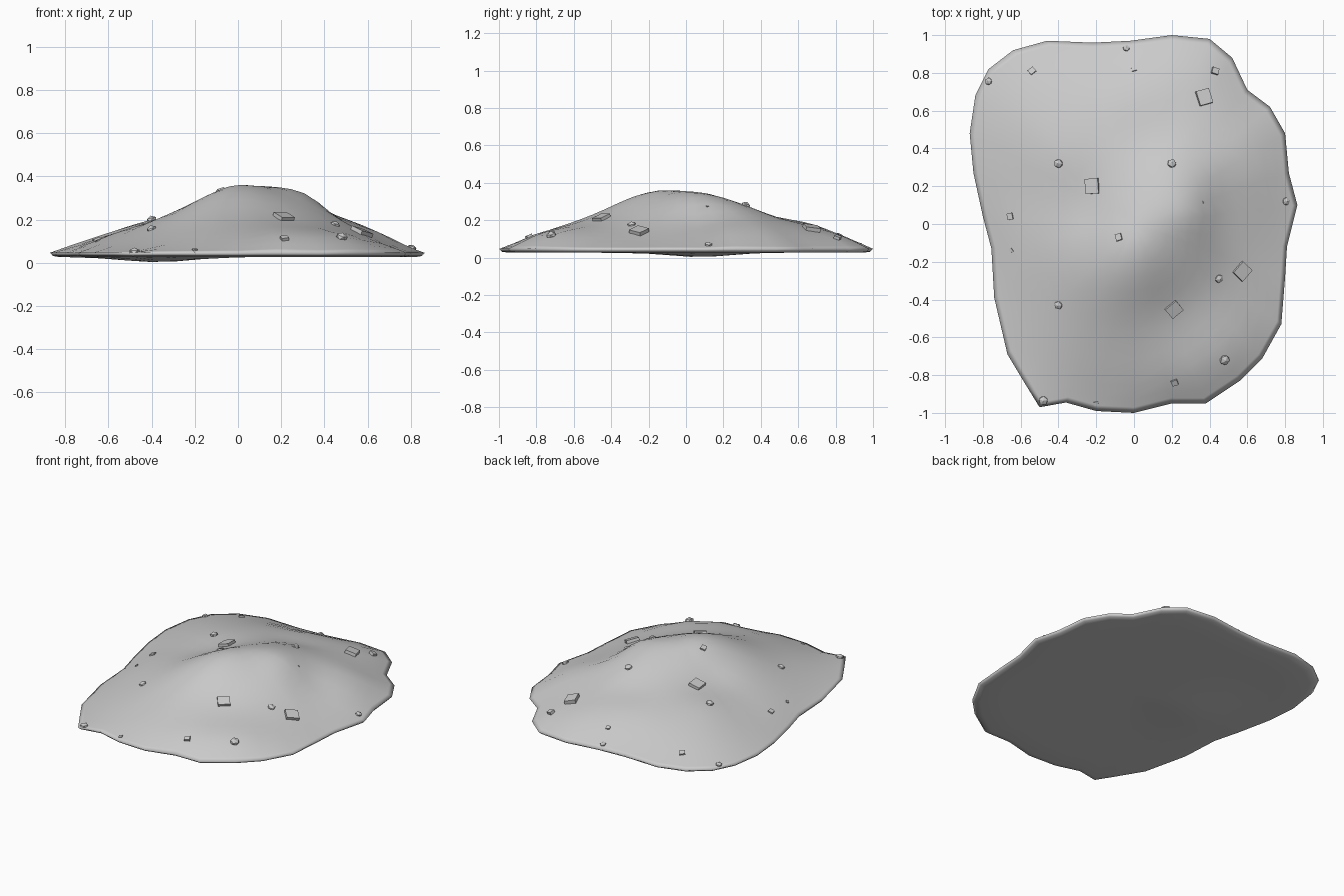
import bpy, bmesh, math, random
from mathutils import Vector, Matrix

if "Cube" in bpy.data.objects:
    bpy.data.objects.remove(bpy.data.objects["Cube"])

random.seed(4)

# Footprint outline of the mound
OUT = [(-.87, .48), (-.84, .68), (-.77, .82), (-.64, .92), (-.46, .97), (-.22, .96),
       (-.02, .97), (.20, 1.0), (.40, .98), (.52, .88), (.60, .71), (.72, .62),
       (.80, .48), (.82, .27), (.865, .10), (.81, -.12), (.80, -.28), (.78, -.53),
       (.68, -.71), (.56, -.83), (.38, -.95), (.20, -.95), (0, -1.0), (-.20, -.99),
       (-.36, -.945), (-.50, -.97), (-.58, -.84), (-.67, -.69), (-.74, -.39),
       (-.755, -.13), (-.80, .04), (-.85, .27)]

# Spot heights on the slope
SPOT = [(-.02, -.12, .36), (.32, .06, .32), (-.02, -.3, .32), (.21, -.45, .205),
        (.2, -.1, .328), (.05, .1, .333), (.2, .32, .28), (.1, .5, .21), (-.25, .05, .225),
        (-.22, .2, .225), (-.4, .32, .2), (-.6, .2, .13), (-.4, -.43, .155), (.46, .1, .205),
        (.54, -.24, .148), (.65, .3, .152), (.45, -.29, .175), (.48, -.72, .12),
        (.22, -.84, .115), (.2, -.65, .162), (0, .68, .18), (.37, .67, .15), (.43, .81, .11),
        (-.65, -.1, .107), (-.2, -.8, .11), (-.75, .5, .09), (-.54, .75, .11)]


def fit_surface(pts):
    """Thin-plate surface through the given points; returns height(x, y)."""
    def k(r2):
        return r2 * math.log(r2) if r2 > 1e-12 else 0.0
    n = len(pts)
    rows = []
    for x, y, z in pts:
        rows.append([k((x - a) ** 2 + (y - b) ** 2) for a, b, _ in pts] + [1, x, y, z])
        rows[-1][len(rows) - 1] += .004
    rows.append([1.0] * n + [0, 0, 0, 0])
    rows.append([p[0] for p in pts] + [0, 0, 0, 0])
    rows.append([p[1] for p in pts] + [0, 0, 0, 0])
    m = n + 3
    for i in range(m):
        p = max(range(i, m), key=lambda r: abs(rows[r][i]))
        rows[i], rows[p] = rows[p], rows[i]
        for r in range(i + 1, m):
            f = rows[r][i] / rows[i][i]
            if f:
                rows[r] = [u - f * v for u, v in zip(rows[r], rows[i])]
    w = [0.0] * m
    for i in reversed(range(m)):
        w[i] = (rows[i][m] - sum(rows[i][j] * w[j] for j in range(i + 1, m))) / rows[i][i]

    def height(x, y):
        s = sum(w[i] * k((x - a) ** 2 + (y - b) ** 2) for i, (a, b, _) in enumerate(pts))
        return s + w[n] + w[n + 1] * x + w[n + 2] * y
    return height


height = fit_surface(SPOT + [(x, y, .047) for x, y in OUT])


def underside(x, y):
    return .027 - .024 * math.exp(-((x + .38) ** 2 + (y - .08) ** 2) / .05)


def finish(bm, name, smooth):
    bmesh.ops.recalc_face_normals(bm, faces=bm.faces)
    me = bpy.data.meshes.new(name)
    bm.to_mesh(me)
    bm.free()
    for p in me.polygons:
        p.use_smooth = smooth
    ob = bpy.data.objects.new(name, me)
    bpy.context.collection.objects.link(ob)
    return ob


# Mound: concentric rings of the outline, top skin then underside
bm = bmesh.new()
FR = [i / 14 for i in range(1, 14)] + [.97, 1.0]
specs = [(f, height) for f in FR]
specs += [(.985, lambda x, y: .032)] + [(f, underside) for f in (.95, .8, .65, .5, .35, .18)]
rings = [[bm.verts.new((x * f, y * f, h(x * f, y * f))) for x, y in OUT] for f, h in specs]
N = len(OUT)
for a, b in zip(rings, rings[1:]):
    for i in range(N):
        j = (i + 1) % N
        bm.faces.new((a[i], a[j], b[j], b[i]))
for ring, h in ((rings[0], height), (rings[-1], underside)):
    c = bm.verts.new((0, 0, h(0, 0)))
    for i in range(N):
        bm.faces.new((c, ring[i], ring[(i + 1) % N]))
finish(bm, "dirt_mound", True)


def seat(x, y, angle):
    """Matrix resting an item on the slope at x, y."""
    e = .02
    nrm = Vector((height(x - e, y) - height(x + e, y), height(x, y - e) - height(x, y + e), 2 * e))
    rot = nrm.to_track_quat('Z', 'Y').to_matrix().to_4x4()
    return Matrix.Translation((x, y, height(x, y))) @ rot @ Matrix.Rotation(angle, 4, 'Z')


def slab(name, x, y, size, angle):
    bm = bmesh.new()
    bmesh.ops.create_cube(bm, size=1)
    bm.transform(seat(x, y, math.radians(angle)) @ Matrix.Diagonal((size, size * .9, size * .5, 1)))
    finish(bm, name, False)


def pebble(name, x, y, r):
    bm = bmesh.new()
    bmesh.ops.create_icosphere(bm, subdivisions=1, radius=r)
    bm.transform(seat(x, y, random.uniform(0, 6)) @ Matrix.Diagonal((1, 1, .75, 1)))
    finish(bm, name, False)


# Square-cut stones, large and small
for i, s in enumerate([(-.22, .20, .08, 10), (.21, -.45, .075, 2), (.57, -.25, .08, -30),
                       (.37, .67, .08, -25), (-.08, -.07, .036, 40), (.43, .81, .036, 35),
                       (-.54, .81, .034, 15), (-.655, .04, .034, 10), (.215, -.84, .034, 20),
                       (0, .82, .026, 10), (-.65, -.14, .02, 20), (-.2, -.95, .022, 30),
                       (.37, .115, .014, 0)]):
    slab(f"square_stone_{i + 1}", *s)

# Round pebbles
for i, s in enumerate([(-.4, .32, .026), (.2, .32, .026), (-.4, -.43, .025), (.45, -.29, .025),
                       (.48, -.72, .03), (.805, .12, .023), (-.48, -.935, .027),
                       (-.77, .755, .021), (-.04, .93, .02)]):
    pebble(f"pebble_{i + 1}", *s)
